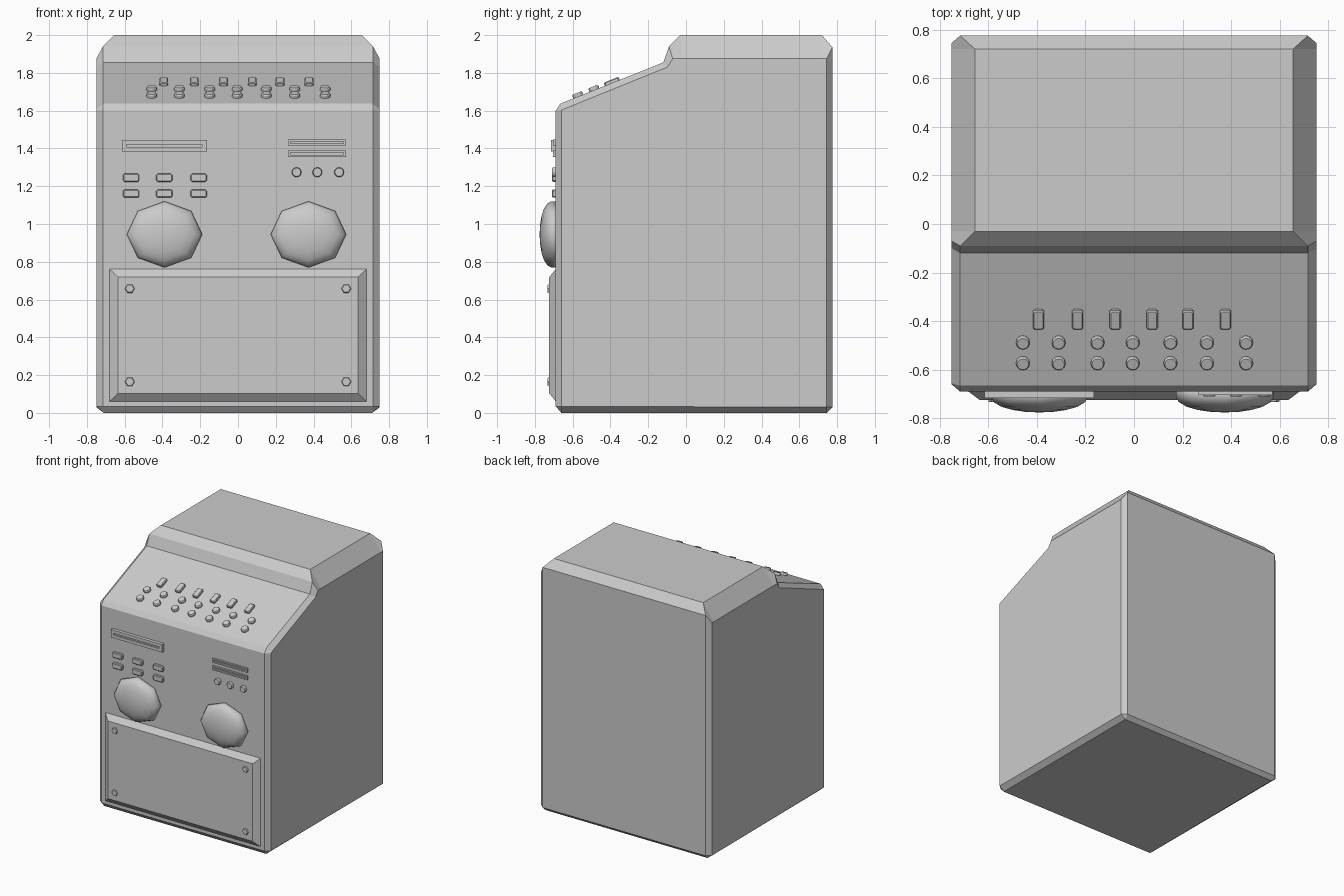
import bpy, bmesh, math
from mathutils import Matrix, Vector

if "Cube" in bpy.data.objects:
    bpy.data.objects.remove(bpy.data.objects["Cube"])

FRONT_Y = -0.69
SLOPE = math.atan2(1.855 - 1.637, 0.545)


def loft(name, rings, matrix=None, smooth=False):
    """Skin a stack of equal-length point rings and cap both ends."""
    bm = bmesh.new()
    loops = [[bm.verts.new(p) for p in ring] for ring in rings]
    n = len(rings[0])
    for a, b in zip(loops, loops[1:]):
        for i in range(n):
            j = (i + 1) % n
            bm.faces.new((a[i], a[j], b[j], b[i]))
    bm.faces.new(loops[0][::-1])
    bm.faces.new(loops[-1])
    bmesh.ops.remove_doubles(bm, verts=bm.verts, dist=0.0005)
    bmesh.ops.recalc_face_normals(bm, faces=bm.faces)
    for f in bm.faces:
        f.smooth = smooth
    mesh = bpy.data.meshes.new(name)
    bm.to_mesh(mesh)
    bm.free()
    obj = bpy.data.objects.new(name, mesh)
    bpy.context.collection.objects.link(obj)
    if matrix is not None:
        obj.matrix_world = matrix
    return obj


def on_front(x, z):
    return Matrix.Translation((x, FRONT_Y, z)) @ Matrix.Rotation(math.pi / 2, 4, 'X')


def on_slope(x, y):
    z = 1.637 + (y + 0.665) * math.tan(SLOPE)
    return Matrix.Translation((x, y, z)) @ Matrix.Rotation(SLOPE, 4, 'X')


def circle(n, ru, rv, h, phase=0.0):
    return [(ru * math.cos(phase + math.tau * i / n),
             rv * math.sin(phase + math.tau * i / n), h) for i in range(n)]


def rect(w, d, h, cut=0.0):
    a, b = w / 2, d / 2
    if not cut:
        return [(-a, -b, h), (a, -b, h), (a, b, h), (-a, b, h)]
    return [(-a + cut, -b, h), (a - cut, -b, h), (a, -b + cut, h), (a, b - cut, h),
            (a - cut, b, h), (-a + cut, b, h), (-a, b - cut, h), (-a, -b + cut, h)]


def round_button(name, matrix, r, h, n=12):
    loft(name, [circle(n, r, r, -0.01), circle(n, r, r, h - 0.006),
                circle(n, r * 0.85, r * 0.85, h)], matrix)


def block_button(name, matrix, w, d, h):
    loft(name, [rect(w, d, -0.01, 0.007), rect(w, d, h - 0.005, 0.007),
                rect(w - 0.01, d - 0.01, h, 0.005)], matrix)


def slot(name, matrix, w, d, h, iw, idp):
    loft(name, [rect(w, d, -0.01), rect(w, d, h), rect(iw, idp, h),
                rect(iw, idp, h - 0.012)], matrix)


# cabinet: (half width, y, z) outline, then the flat side outline
outline = [(.71, -.66, 0), (.715, -.69, .035), (.715, -.69, 1.60), (.715, -.665, 1.637),
           (.715, -.12, 1.855), (.715, -.09, 1.94), (.655, -.03, 2), (.655, .72, 2),
           (.715, .775, 1.935), (.715, .775, .03), (.71, .745, 0)]
side = [(-.66, .035), (-.66, .035), (-.66, 1.60), (-.655, 1.605), (-.10, 1.83),
        (-.07, 1.875), (-.03, 1.875), (.72, 1.875), (.745, 1.875), (.745, .03), (.745, .03)]
loft("cabinet", [[(-.75, y, z) for y, z in side],
                 [(-x, y, z) for x, y, z in outline],
                 outline,
                 [(.75, y, z) for y, z in side]])

# lower access panel with hexagonal bolts
loft("access_panel", [rect(1.36, 0.70, -0.01), rect(1.36, 0.70, 0),
                      rect(1.27, 0.615, 0.034)], on_front(0, 0.411))
for x in (-0.573, 0.573):
    for z in (0.165, 0.658):
        round_button("panel_bolt", on_front(x, z), 0.026, 0.043, 6)

# domed octagonal lamps
dome = [(1, -.01), (1, .022), (.94, .043), (.78, .062), (.55, .075), (.28, .083), (.001, .085)]
for x in (-0.389, 0.373):
    lamp = loft("domed_lamp", [circle(8, .2 * r, .175 * r, h) for r, h in dome],
                on_front(x, 0.945), smooth=True)

# slots
slot("wide_slot", on_front(-0.39, 1.415), 0.45, 0.062, 0.026, 0.40, 0.014)
for z in (1.431, 1.372):
    slot("narrow_slot", on_front(0.418, z), 0.305, 0.033, 0.013, 0.28, 0.012)

# front buttons
for x in (-0.566, -0.39, -0.208):
    for z in (1.161, 1.245):
        block_button("front_key", on_front(x, z), 0.086, 0.043, 0.02)
for x in (0.31, 0.42, 0.535):
    round_button("front_knob", on_front(x, 1.274), 0.026, 0.02)

# sloped console buttons
for x in (-0.393, -0.232, -0.077, 0.075, 0.222, 0.376):
    block_button("console_key", on_slope(x, -0.39), 0.046, 0.085, 0.018)
for x in (-0.457, -0.31, -0.15, -0.005, 0.15, 0.30, 0.461):
    for y in (-0.57, -0.485):
        round_button("console_knob", on_slope(x, y), 0.028, 0.02)
